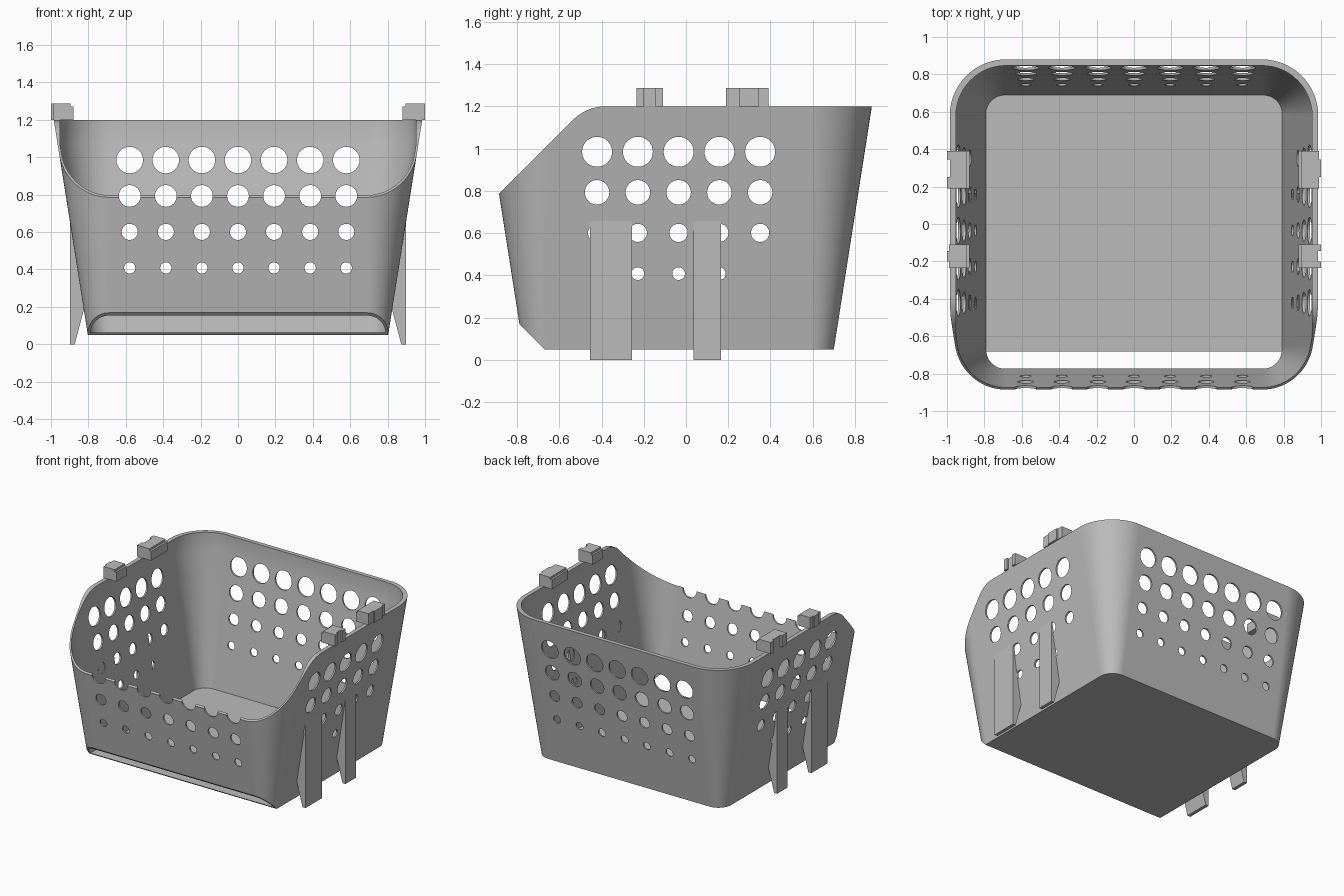
import bpy, bmesh, math
from mathutils import Vector

old = bpy.data.objects.get("Cube")
if old:
    bpy.data.objects.remove(old, do_unlink=True)

grey = bpy.data.materials.new("plain_grey")
grey.use_nodes = True
COLOR = (0.5, 0.5, 0.5, 1)
grey.diffuse_color = COLOR
grey.node_tree.nodes["Principled BSDF"].inputs["Base Color"].default_value = COLOR

CY = -0.035          # middle of the basket along y
PITCH = 0.193        # spacing of the holes


def finish(bm, name):
    bmesh.ops.recalc_face_normals(bm, faces=bm.faces)
    mesh = bpy.data.meshes.new(name)
    bm.to_mesh(mesh)
    bm.free()
    mesh.materials.append(grey)
    ob = bpy.data.objects.new(name, mesh)
    bpy.context.collection.objects.link(ob)
    return ob


def prism(name, outline, axis, lo, hi):
    """Extrude a 2D outline along axis; the other two axes keep their order."""
    bm = bmesh.new()

    def place(p, h):
        co = list(p)
        co.insert("xyz".index(axis), h)
        return bm.verts.new(co)
    a = [place(p, lo) for p in outline]
    b = [place(p, hi) for p in outline]
    bm.faces.new(a)
    bm.faces.new(b[::-1])
    for i in range(len(a)):
        j = (i + 1) % len(a)
        bm.faces.new((a[i], a[j], b[j], b[i]))
    return finish(bm, name)


def rounded_ring(bm, hx, hy, r, z, steps=14):
    ring = []
    for q, (sx, sy) in enumerate([(1, 1), (-1, 1), (-1, -1), (1, -1)]):
        for i in range(steps + 1):
            t = math.pi / 2 * (q + i / steps)
            ring.append(bm.verts.new((sx * (hx - r) + r * math.cos(t),
                                      CY + sy * (hy - r) + r * math.sin(t), z)))
    return ring


def cut(ob, cutter):
    mod = ob.modifiers.new("cut", "BOOLEAN")
    mod.operation, mod.solver, mod.object = "DIFFERENCE", "EXACT", cutter
    bpy.context.view_layer.update()
    deps = bpy.context.evaluated_depsgraph_get()
    mesh = bpy.data.meshes.new_from_object(ob.evaluated_get(deps))
    ob.modifiers.clear()
    ob.data = mesh
    bpy.data.objects.remove(cutter, do_unlink=True)


def hole_cutter(axis, columns):
    """Rows of cylinders that shrink towards the floor."""
    bm = bmesh.new()
    for z, r in [(0.985, 0.071), (0.793, 0.058), (0.601, 0.043), (0.408, 0.03)]:
        for c in range(columns):
            off = (c - (columns - 1) / 2) * PITCH
            new = bmesh.ops.create_cone(bm, cap_ends=True, segments=32,
                                        radius1=r, radius2=r, depth=3)["verts"]
            for v in new:
                x, y, h = v.co
                v.co = Vector((x + off, h, y + z)) if axis == "y" else Vector((h, x + CY + off, y + z))
    return finish(bm, "hole_cutter")


# Tapered basket shell: outer wall, rim, lip, inner wall and floor
bm = bmesh.new()
rings = [rounded_ring(bm, *p) for p in [
    (0.803, 0.735, 0.11, 0.05), (0.985, 0.915, 0.30, 1.2),
    (0.952, 0.882, 0.268, 1.2), (0.952, 0.882, 0.268, 1.07),
    (0.792, 0.724, 0.10, 0.062)]]
for a, b in zip(rings, rings[1:]):
    for i in range(len(a)):
        j = (i + 1) % len(a)
        bm.faces.new((a[i], a[j], b[j], b[i]))
bm.faces.new(rings[0])
bm.faces.new(rings[-1])
basket = finish(bm, "basket")

# Low sloping front opening with a rounded shoulder
arc = [(-0.38 - 0.22 * math.sin(t), 0.98 + 0.22 * math.cos(t))
       for t in [math.pi / 4 * (1 - i / 12) for i in range(13)]]
cut(basket, prism("opening_cutter", [(-1.2, 0.47)] + arc + [(-0.38, 1.4), (-1.2, 1.4)], "x", -1.5, 1.5))

# Slanted slot along the lower front edge
cut(basket, prism("slot_cutter", [(-0.62, 0), (-1, 0), (-1, 0.38)], "x", -1.5, 1.5))

# Round holes through the walls
cut(basket, hole_cutter("y", 7))
cut(basket, hole_cutter("x", 5))

bpy.ops.object.select_all(action="DESELECT")
basket.select_set(True)
bpy.context.view_layer.objects.active = basket
bpy.ops.object.shade_smooth_by_angle(angle=math.radians(30))
weighted = basket.modifiers.new("weighted_normals", "WEIGHTED_NORMAL")
weighted.keep_sharp = True

# Side clips and rim tabs, on both sides
for s, side in ((1, "left"), (-1, "right")):
    for name, lo, hi in (("wide", -0.455, -0.255), ("narrow", 0.035, 0.165)):
        outline = [(0.899, 0.67), (0.899, 0), (0.873, 0), (0.82, 0.2), (0.893, 0.67)]
        prism(f"{side}_{name}_clip", [(s * x, z) for x, z in outline], "y", lo, hi)
    # Each tab carries a small key or keyway on its outer face
    for name, lo, hi, k0, k1, key in (("wide", 0.19, 0.39, 0.25, 0.345, s),
                                      ("narrow", -0.235, -0.11, -0.2, -0.145, -s)):
        face = 0.99 if key > 0 else 1.0
        tip = face + (0.01 if key > 0 else -0.015)
        plan = [(0.895, lo), (face, lo), (face, k0), (tip, k0),
                (tip, k1), (face, k1), (face, hi), (0.895, hi)]
        prism(f"{side}_{name}_tab", [(s * x, y) for x, y in plan], "z", 1.2, 1.288)
        step = [(0.88, lo), (0.895, lo), (0.895, hi), (0.88, hi)]
        prism(f"{side}_{name}_tab_step", [(s * x, y) for x, y in step], "z", 1.2, 1.272)
